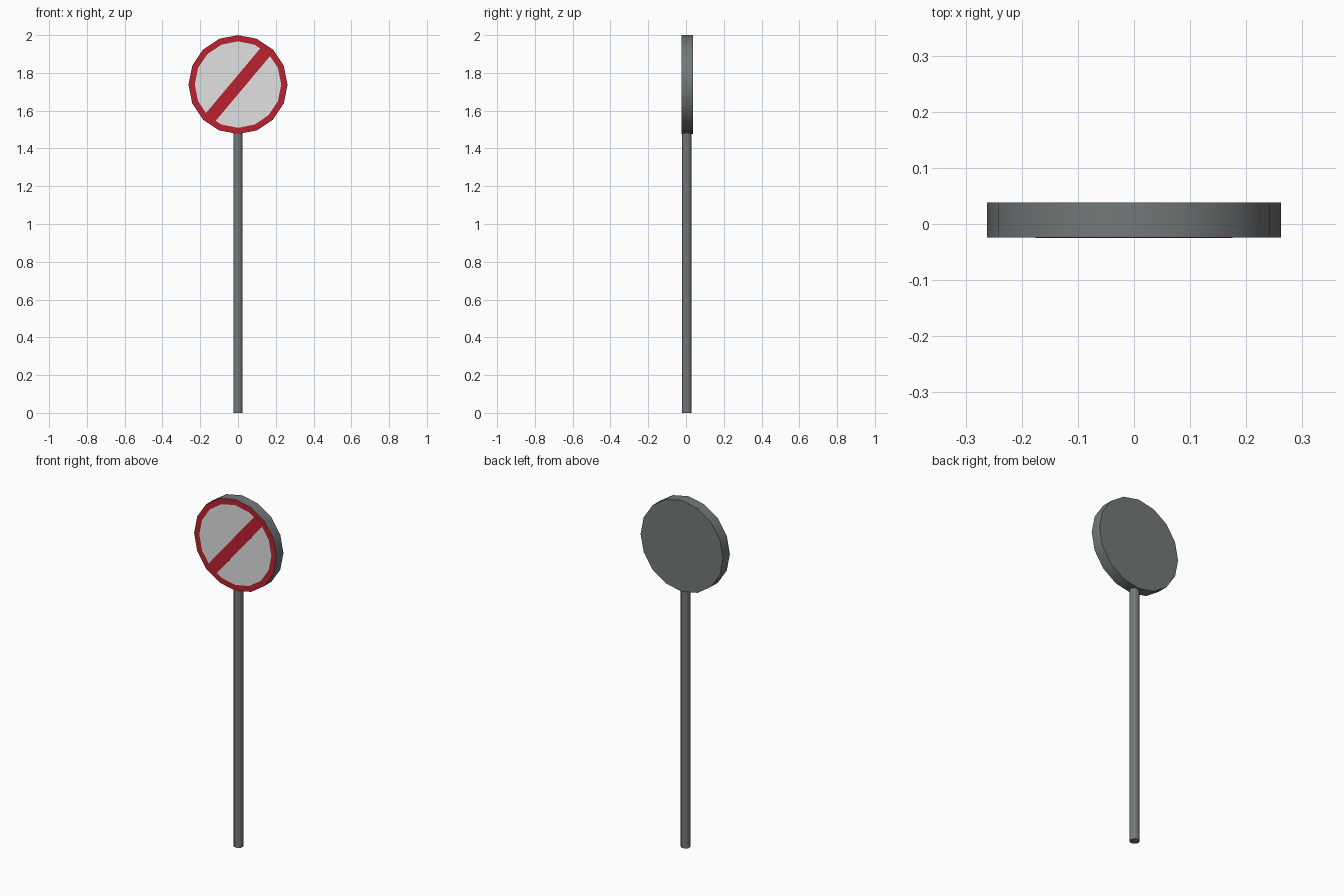
import bpy, bmesh, math
from mathutils import Matrix

if "Cube" in bpy.data.objects:
    bpy.data.objects.remove(bpy.data.objects["Cube"])

CZ, R, R_IN = 1.738, 0.262, 0.229      # disc centre height, outer and inner radius
Y_FRONT, Y_BACK = -0.024, 0.038


def material(name, rgb):
    m = bpy.data.materials.new(name)
    m.diffuse_color = (*rgb, 1)
    m.use_nodes = True
    m.node_tree.nodes["Principled BSDF"].inputs["Base Color"].default_value = m.diffuse_color
    return m


grey = material("grey metal", (0.17, 0.19, 0.19))
red = material("sign red", (0.50, 0.016, 0.03))
white = material("sign white", (0.75, 0.75, 0.75))


def make(name, bm, mats, smooth=True):
    bmesh.ops.recalc_face_normals(bm, faces=bm.faces)
    me = bpy.data.meshes.new(name)
    bm.to_mesh(me)
    bm.free()
    for m in mats:
        me.materials.append(m)
    ob = bpy.data.objects.new(name, me)
    bpy.context.collection.objects.link(ob)
    if smooth:
        bpy.ops.object.select_all(action='DESELECT')
        ob.select_set(True)
        bpy.context.view_layer.objects.active = ob
        bpy.ops.object.shade_smooth_by_angle(angle=math.radians(50))
    return ob


def ring(bm, r, y, n=16):
    return [bm.verts.new((r * math.sin(2 * math.pi * i / n), y,
                          CZ + r * math.cos(2 * math.pi * i / n))) for i in range(n)]


# Sign disc: grey back and rim, red border, white centre
bm = bmesh.new()
back, front, inner = ring(bm, R, Y_BACK), ring(bm, R, Y_FRONT), ring(bm, R_IN, Y_FRONT)
bm.faces.new(back)
for i in range(16):
    j = (i + 1) % 16
    bm.faces.new((back[i], back[j], front[j], front[i]))
    bm.faces.new((front[i], front[j], inner[j], inner[i])).material_index = 1
bm.faces.new(inner).material_index = 2
make("sign_disc", bm, (grey, red, white))

# Diagonal bar: thin plate on the front
bm = bmesh.new()
bmesh.ops.create_cube(bm, size=1, matrix=Matrix.Translation((0, Y_FRONT, CZ))
                      @ Matrix.Rotation(math.radians(-50), 4, 'Y')
                      @ Matrix.Diagonal((0.468, 0.002, 0.066, 1)))
make("diagonal_bar", bm, (red,), smooth=False)

# Post: slim octagonal pole up to the disc
bm = bmesh.new()
bmesh.ops.create_cone(bm, cap_ends=True, segments=8, radius1=0.027, radius2=0.027, depth=1.49,
                      matrix=Matrix.Translation((0, 0.004, 0.745))
                      @ Matrix.Rotation(math.radians(22.5), 4, 'Z'))
make("post", bm, (grey,))
